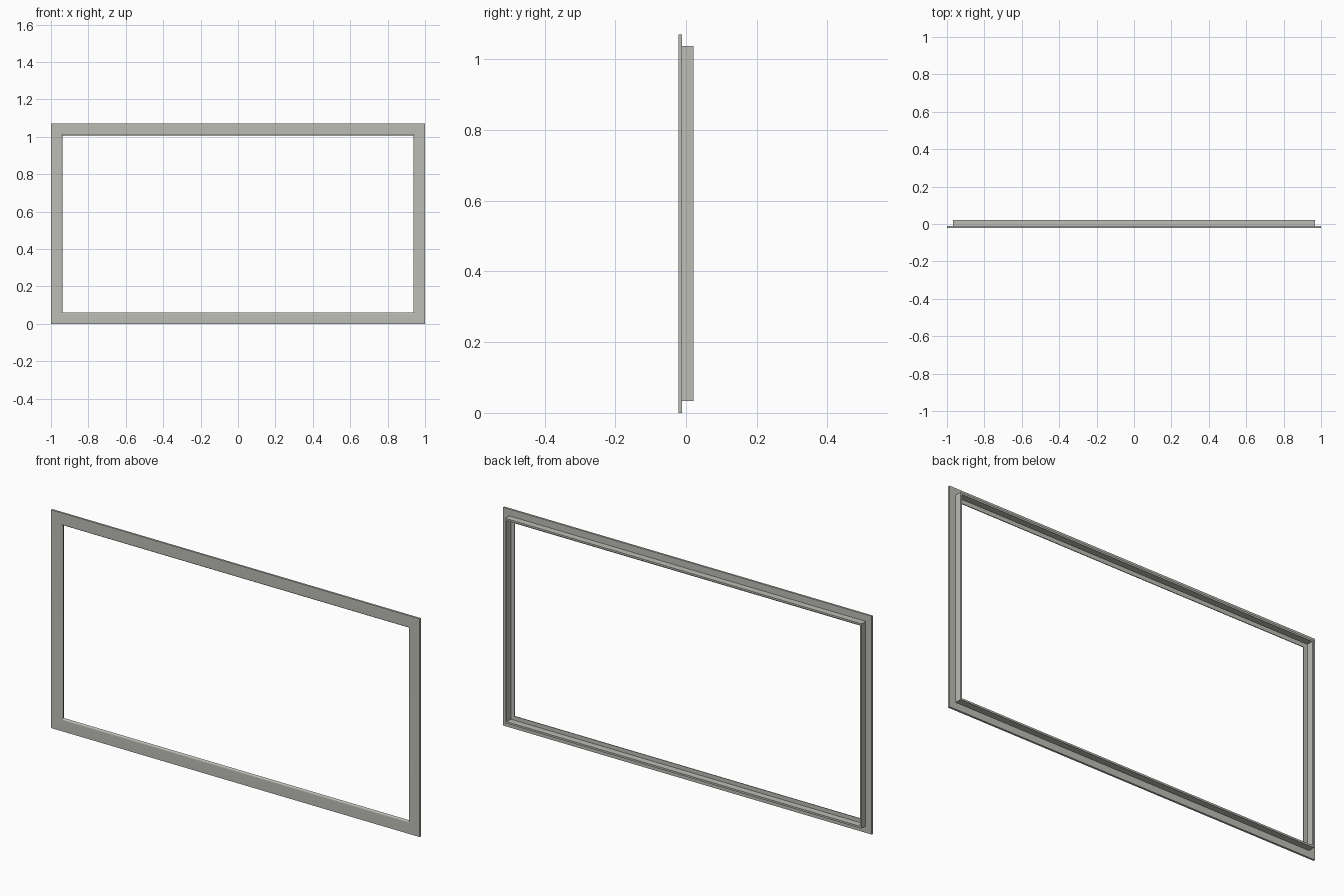
import bpy, bmesh, math

if "Cube" in bpy.data.objects:
    bpy.data.objects.remove(bpy.data.objects["Cube"])

HALF_W, HEIGHT = 1.0, 1.07
FRONT, FLANGE_BACK, BACK = -0.021, -0.011, 0.021
WALL_OUT, WALL_IN, OPENING, RADIUS = 0.033, 0.042, 0.062, 0.009

# Cross-section as (inset from outer edge, y): flange, rounded inner lip, rear wall
profile = [(0, FRONT)]
for i in range(7):
    a = math.pi / 2 * i / 6
    profile.append((OPENING - RADIUS + RADIUS * math.sin(a),
                    FRONT + RADIUS - RADIUS * math.cos(a)))
profile += [(OPENING, FLANGE_BACK), (WALL_IN, FLANGE_BACK), (WALL_IN, BACK),
            (WALL_OUT, BACK), (WALL_OUT, FLANGE_BACK), (0, FLANGE_BACK)]

# Sweep the section around the rectangle with mitred corners
bm = bmesh.new()
rings = []
for sx, top in ((-1, False), (1, False), (1, True), (-1, True)):
    rings.append([bm.verts.new((sx * (HALF_W - d), y, HEIGHT - d if top else d))
                  for d, y in profile])
n = len(profile)
for c in range(4):
    a, b = rings[c], rings[(c + 1) % 4]
    for i in range(n):
        j = (i + 1) % n
        bm.faces.new((a[i], b[i], b[j], a[j]))
bmesh.ops.recalc_face_normals(bm, faces=bm.faces)
mesh = bpy.data.meshes.new("window_frame")
bm.to_mesh(mesh)
bm.free()
frame = bpy.data.objects.new("window_frame", mesh)
bpy.context.collection.objects.link(frame)

# Warm grey finish
grey = bpy.data.materials.new("warm grey")
grey.diffuse_color = (0.51, 0.51, 0.47, 1)
grey.use_nodes = True
grey.node_tree.nodes["Principled BSDF"].inputs["Base Color"].default_value = grey.diffuse_color
mesh.materials.append(grey)

# Smooth the rounded lip, keep the corners crisp
bpy.context.view_layer.objects.active = frame
frame.select_set(True)
bpy.ops.object.shade_smooth_by_angle(angle=math.radians(30))
